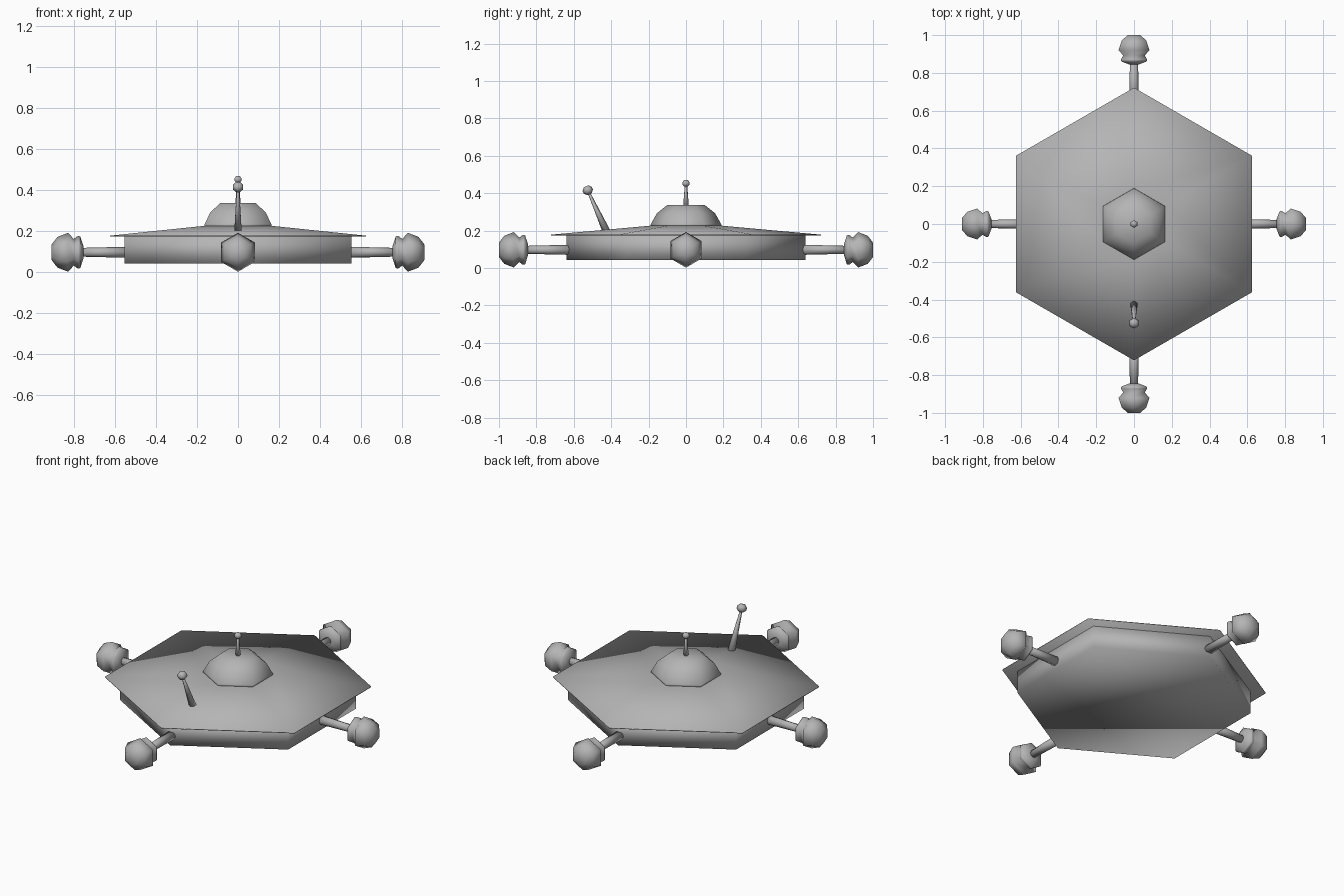
import bpy, bmesh, math
from mathutils import Vector

if "Cube" in bpy.data.objects:
    bpy.data.objects.remove(bpy.data.objects["Cube"])

grey = bpy.data.materials.new("plain_grey")
grey.diffuse_color = (0.46, 0.46, 0.46, 1)
grey.use_nodes = True
grey.node_tree.nodes["Principled BSDF"].inputs["Base Color"].default_value = grey.diffuse_color


def lathe(name, origin, axis, ref, profile, sides=6):
    """Spin (radius, distance along axis) pairs into a closed faceted solid."""
    o, a = Vector(origin), Vector(axis).normalized()
    u = Vector(ref)
    u = (u - a * u.dot(a)).normalized()
    v = a.cross(u)
    bm = bmesh.new()
    rings = []
    for r, h in profile:
        ring = []
        for i in range(sides):
            t = 2 * math.pi * i / sides
            ring.append(bm.verts.new(o + a * h + (u * math.cos(t) + v * math.sin(t)) * r))
        rings.append(ring)
    for lo, hi in zip(rings, rings[1:]):
        for i in range(sides):
            j = (i + 1) % sides
            bm.faces.new((lo[i], lo[j], hi[j], hi[i]))
    bm.faces.new(rings[0][::-1])
    bm.faces.new(rings[-1])
    bmesh.ops.recalc_face_normals(bm, faces=bm.faces)
    for f in bm.faces:
        f.smooth = True
    me = bpy.data.meshes.new(name)
    bm.to_mesh(me)
    bm.free()
    me.materials.append(grey)
    ob = bpy.data.objects.new(name, me)
    bpy.context.collection.objects.link(ob)
    return ob


UP, FWD = (0, 0, 1), (0, 1, 0)

# hull, overhanging roof plate and dome
lathe("hull", (0, 0, 0), UP, FWD, [(0.64, 0.043), (0.64, 0.176)])
lathe("roof", (0, 0, 0), UP, FWD, [(0.722, 0.174), (0.722, 0.178), (0.19, 0.226)])
lathe("dome", (0, 0, 0), UP, FWD, [(0.19, 0.222), (0.188, 0.235), (0.155, 0.293), (0.1, 0.337)])

# four arms, each ending in a rounded pod with a grooved collar
POD = [(0.03, 0.155), (0.077, 0.14), (0.08, 0.128), (0.065, 0.108),
       (0.095, 0.08), (0.075, 0.028), (0.038, 0.0)]
for side, d, tip, wall in (("right", (1, 0, 0), 0.91, 0.54), ("left", (-1, 0, 0), 0.91, 0.54),
                           ("back", (0, 1, 0), 1.0, 0.62), ("front", (0, -1, 0), 1.0, 0.62)):
    c = (0, 0, 0.097)
    lathe(side + "_arm", c, d, UP, [(0.027, wall), (0.021, tip - 0.13)], 8)
    lathe(side + "_pod", c, d, UP, [(r, tip - h) for r, h in POD])


# antennas: tapered rod with a small knob
def antenna(name, base, axis, length, rod, knob):
    lathe(name + "_rod", base, axis, FWD, [(rod, 0), (0.006, length)])
    lathe(name + "_knob", base, axis, FWD,
          [(knob * r, length + knob * h) for r, h in
           ((0.45, -0.85), (1, -0.3), (1, 0.3), (0.5, 0.85))])


antenna("dome_antenna", (0, 0, 0.33), UP, 0.122, 0.015, 0.02)
antenna("front_antenna", (0, -0.425, 0.195), (0, -0.1, 0.22), 0.242, 0.021, 0.027)
